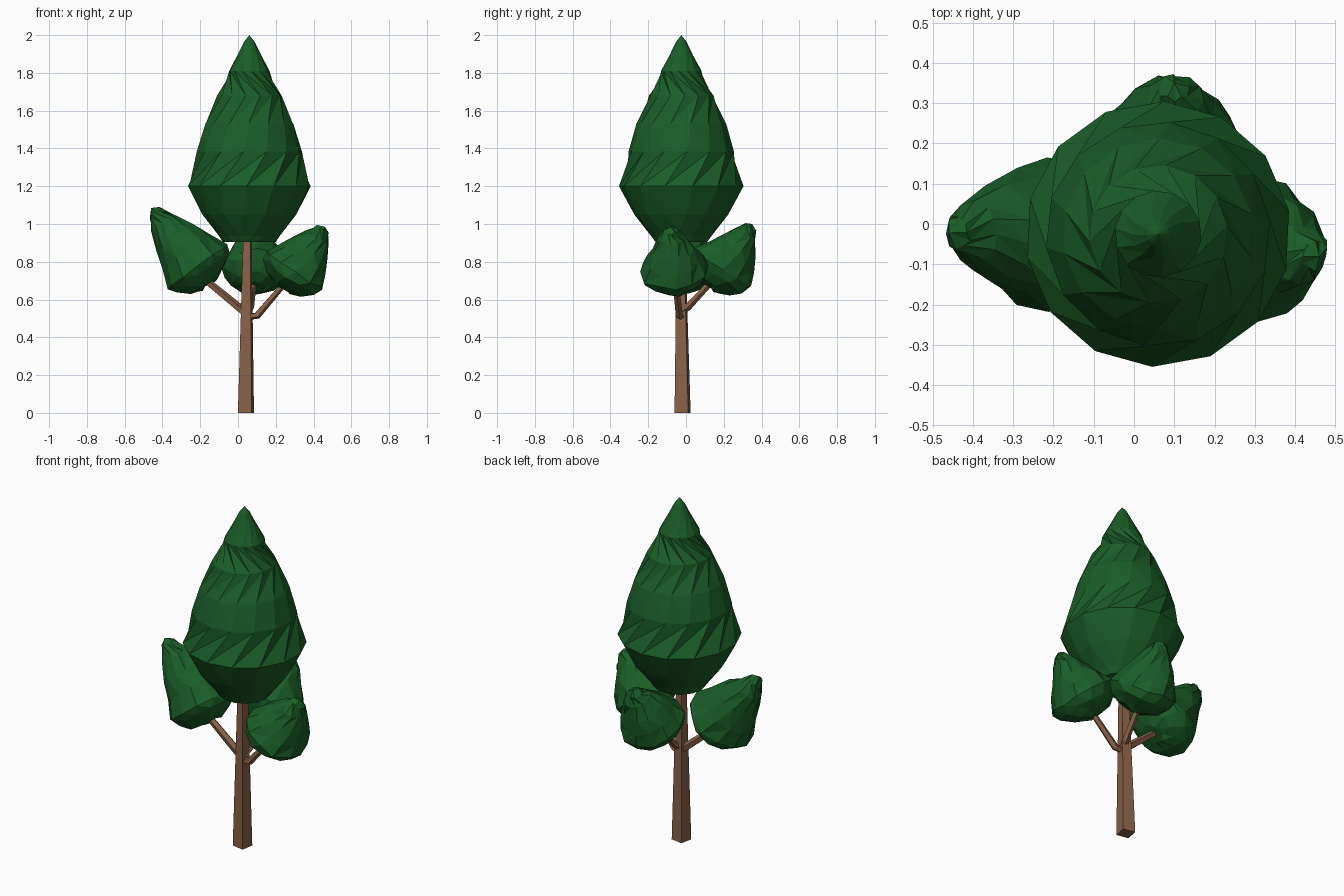
import bpy, math, random
from mathutils import Vector, Matrix

if "Cube" in bpy.data.objects:
    bpy.data.objects.remove(bpy.data.objects["Cube"])

random.seed(4)


def material(name, rgb):
    m = bpy.data.materials.new(name)
    m.diffuse_color = (*rgb, 1)
    m.use_nodes = True
    m.node_tree.nodes["Principled BSDF"].inputs["Base Color"].default_value = m.diffuse_color
    return m


LEAF = material("leaf_green", (0.01, 0.11, 0.02))
BARK = material("bark_brown", (0.25, 0.12, 0.065))


def add_mesh(name, verts, faces, mat):
    me = bpy.data.meshes.new(name)
    me.from_pydata(verts, [], faces)
    me.materials.append(mat)
    ob = bpy.data.objects.new(name, me)
    bpy.context.collection.objects.link(ob)
    return ob


def limb(name, path, sides=4, spin=0.0):
    """Tapered prism through points (x, y, z, radius)."""
    verts, faces = [], []
    for k, p in enumerate(path):
        a = Vector(path[max(k - 1, 0)][:3])
        b = Vector(path[min(k + 1, len(path) - 1)][:3])
        rot = Vector((0, 0, 1)).rotation_difference(b - a)
        for i in range(sides):
            t = math.tau * i / sides + spin
            verts.append(Vector(p[:3]) + rot @ Vector((math.cos(t), math.sin(t), 0)) * p[3])
    for k in range(len(path) - 1):
        for i in range(sides):
            j = (i + 1) % sides
            o = k * sides
            faces.append((o + i, o + j, o + sides + j, o + sides + i))
    faces.append(tuple(range(sides))[::-1])
    faces.append(tuple(range(len(verts) - sides, len(verts))))
    return add_mesh(name, verts, faces, BARK)


def foliage(name, base, tip, profile, sides, jitter=0.0):
    """Twisted faceted cone; profile rows are (distance, radius, twist degrees)."""
    base, tip = Vector(base), Vector(tip)
    rot = Vector((0, 0, 1)).rotation_difference(tip - base)
    mat = Matrix.Translation(base) @ rot.to_matrix().to_4x4()
    verts, faces, ang = [], [], 0.0
    for h, r, twist in profile:
        ang += math.radians(twist)
        for i in range(sides):
            t = math.tau * i / sides + ang
            rr = r + random.uniform(-jitter, jitter) * min(1, r / 0.1)
            z = h + random.uniform(-jitter, jitter)
            verts.append(mat @ Vector((rr * math.cos(t), rr * math.sin(t), z)))
    for k in range(len(profile) - 1):
        for i in range(sides):
            j = (i + 1) % sides
            o, u = k * sides, (k + 1) * sides
            faces += [(o + i, o + j, u + i), (o + j, u + j, u + i)]
    top = len(verts)
    verts.append(tip)
    o = top - sides
    faces += [(o + i, o + (i + 1) % sides, top) for i in range(sides)]
    faces.append(tuple(range(sides))[::-1])
    return add_mesh(name, verts, faces, LEAF)


# trunk and three branches
limb("trunk", [(0.042, -0.018, 0, 0.052), (0.05, -0.028, 0.97, 0.026)],
     spin=math.radians(35))
limb("left_branch", [(0.05, -0.025, 0.52, 0.024), (-0.20, -0.025, 0.725, 0.019)], 5)
limb("right_branch", [(0.05, -0.025, 0.51, 0.02), (0.10, -0.035, 0.515, 0.02),
                      (0.25, -0.055, 0.69, 0.016)], 5)
limb("back_branch", [(0.055, -0.02, 0.54, 0.02), (0.065, 0.01, 0.56, 0.02),
                     (0.085, 0.15, 0.71, 0.016)], 5)

# main crown
foliage("crown", (0.06, -0.025, 0.905), (0.06, -0.025, 2.0), [
    (0.0, 0.14, 0), (0.03, 0.16, 20), (0.145, 0.25, 12), (0.295, 0.33, 4),
    (0.48, 0.28, 48), (0.625, 0.238, 5), (0.775, 0.172, 46),
    (0.905, 0.108, -40), (0.995, 0.06, 35), (1.06, 0.028, 30)], 14)


# side clumps: fat near the base, drawn out to a leaning tip
def clump(name, base, tip, belly, radius):
    length = (Vector(tip) - Vector(base)).length
    rest = length - belly
    foliage(name, base, tip, [
        (0, radius * 0.3, 0), (belly * 0.2, radius * 0.62, 10),
        (belly * 0.6, radius * 0.9, 12), (belly, radius, 10),
        (belly + rest * 0.25, radius * 0.82, 35),
        (belly + rest * 0.5, radius * 0.6, 10),
        (belly + rest * 0.75, radius * 0.38, 40),
        (belly + rest * 0.92, radius * 0.2, -25)], 12, 0.009)


clump("left_clump", (-0.147, -0.025, 0.685), (-0.46, -0.022, 1.085), 0.11, 0.193)
clump("right_clump", (0.235, -0.055, 0.66), (0.46, -0.08, 0.985), 0.12, 0.183)
clump("back_clump", (0.087, 0.125, 0.665), (0.10, 0.35, 1.0), 0.12, 0.183)
